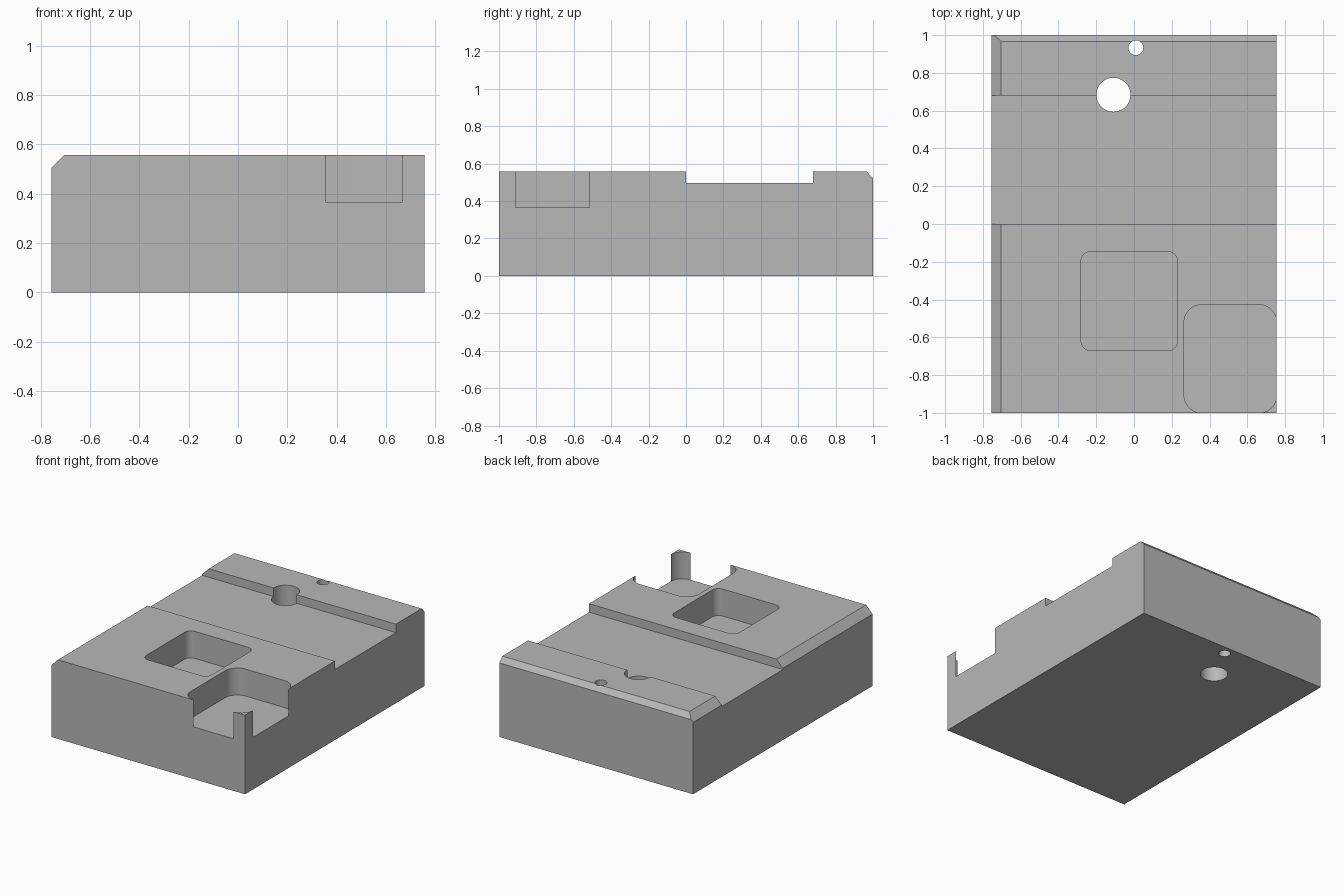
import bpy, bmesh, math
from mathutils import Vector

if "Cube" in bpy.data.objects:
    bpy.data.objects.remove(bpy.data.objects["Cube"], do_unlink=True)

HALF_X, HEIGHT, FLOOR = 0.755, 0.557, 0.367

steel = bpy.data.materials.new("plain grey")
steel.use_nodes = True
grey = (0.48, 0.48, 0.48, 1)
steel.diffuse_color = grey
steel.node_tree.nodes["Principled BSDF"].inputs["Base Color"].default_value = grey


def prism(name, points, direction):
    """Extrude a closed outline along a direction into a solid object."""
    bm = bmesh.new()
    face = bm.faces.new([bm.verts.new(p) for p in points])
    new = bmesh.ops.extrude_face_region(bm, geom=[face])["geom"]
    bmesh.ops.translate(bm, vec=Vector(direction),
                        verts=[v for v in new if isinstance(v, bmesh.types.BMVert)])
    bmesh.ops.recalc_face_normals(bm, faces=bm.faces)
    mesh = bpy.data.meshes.new(name)
    bm.to_mesh(mesh)
    bm.free()
    obj = bpy.data.objects.new(name, mesh)
    bpy.context.collection.objects.link(obj)
    mesh.materials.append(steel)
    return obj


def rounded_outline(x0, x1, y0, y1, r, z, steps=12):
    """Rectangle outline with arc corners, counter-clockwise."""
    centres = [(x1 - r, y1 - r), (x0 + r, y1 - r), (x0 + r, y0 + r), (x1 - r, y0 + r)]
    points = []
    for quarter, (cx, cy) in enumerate(centres):
        for i in range(steps + 1):
            a = (quarter + i / steps) * math.pi / 2
            points.append((cx + r * math.cos(a), cy + r * math.sin(a), z))
    return points


def circle_outline(cx, cy, r, z, sides=48):
    angles = [2 * math.pi * i / sides for i in range(sides)]
    return [(cx + r * math.cos(a), cy + r * math.sin(a), z) for a in angles]


# Block: side profile with cross channel and back chamfer
profile = [(-1, 0), (1, 0), (1, 0.522), (0.967, HEIGHT), (0.68, HEIGHT),
           (0.68, 0.497), (0, 0.497), (0, HEIGHT), (-1, HEIGHT)]
block = prism("machined_block", [(-HALF_X, y, z) for y, z in profile],
              (2 * HALF_X, 0, 0))

# Chamfer along the right-hand top edge
bm = bmesh.new()
bm.from_mesh(block.data)
bmesh.ops.bisect_plane(bm, geom=bm.verts[:] + bm.edges[:] + bm.faces[:],
                       plane_co=(-HALF_X, 0, HEIGHT - 0.051),
                       plane_no=(-1, 0, 1), clear_outer=True)
bmesh.ops.holes_fill(bm, edges=[e for e in bm.edges if e.is_boundary])
bmesh.ops.recalc_face_normals(bm, faces=bm.faces)
bm.to_mesh(block.data)
bm.free()

# Pockets and through holes
cutters = [
    prism("centre_pocket_cutter",
          rounded_outline(-0.28, 0.23, -0.67, -0.147, 0.05, FLOOR), (0, 0, 0.5)),
    prism("corner_pocket_cutter",
          rounded_outline(0.265, HALF_X + 0.0004, -1.0004, -0.427, 0.095, FLOOR),
          (0, 0, 0.5)),
    prism("large_hole_cutter", circle_outline(-0.109, 0.684, 0.09, -0.2), (0, 0, 1)),
    prism("small_hole_cutter", circle_outline(0.01, 0.933, 0.039, -0.2), (0, 0, 1)),
]
bpy.context.view_layer.objects.active = block
for cutter in cutters:
    cutter.hide_render = True
    mod = block.modifiers.new(cutter.name, "BOOLEAN")
    mod.operation = "DIFFERENCE"
    mod.solver = "EXACT"
    mod.object = cutter
    bpy.ops.object.modifier_apply(modifier=mod.name)
    bpy.data.objects.remove(cutter, do_unlink=True)

# Smooth curved walls, crisp edges elsewhere
for obj in bpy.context.selected_objects:
    obj.select_set(False)
block.select_set(True)
bpy.ops.object.shade_smooth_by_angle(angle=math.radians(25))
